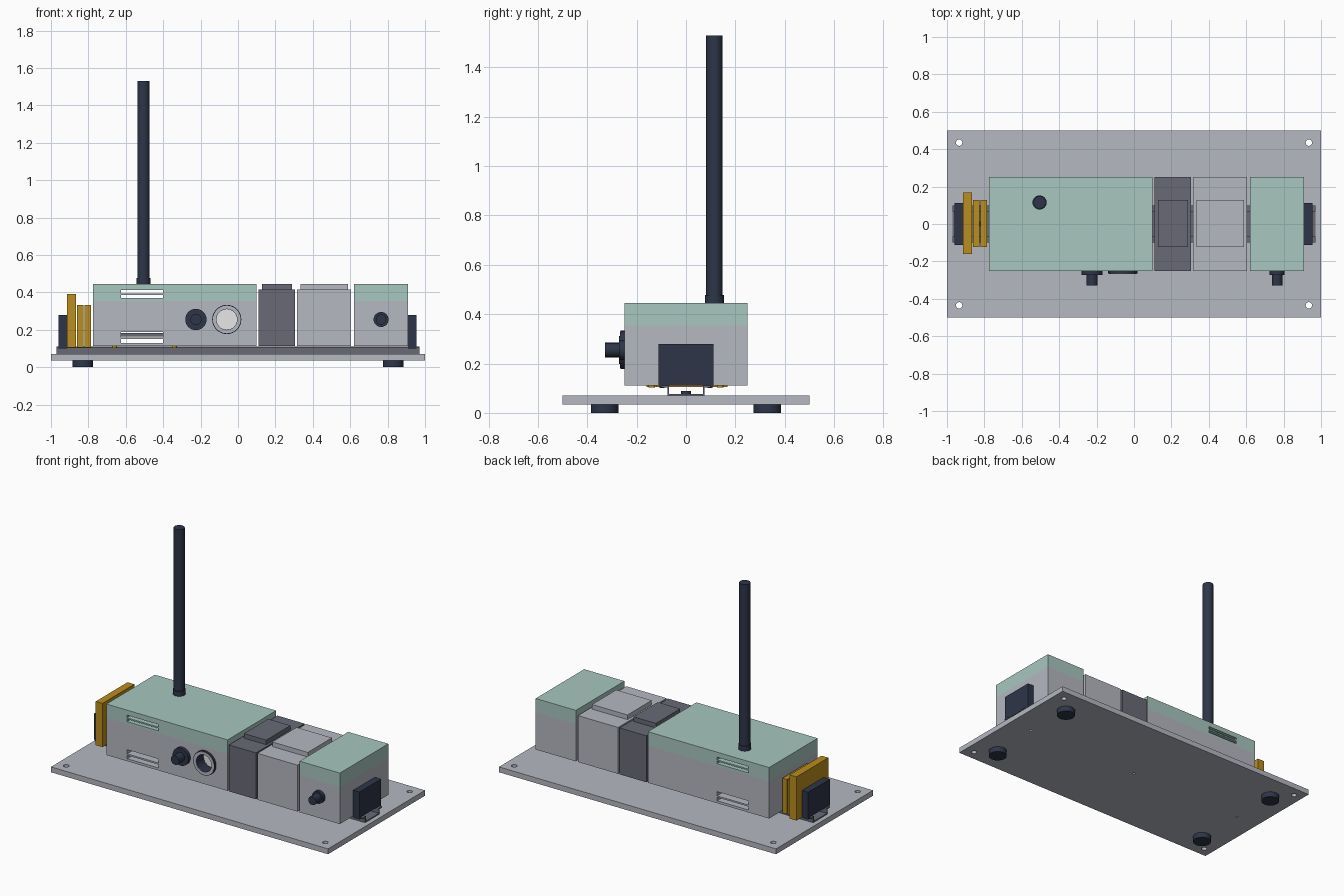
import bpy, bmesh, math
from mathutils import Matrix, Vector

default = bpy.data.objects.get("Cube")
if default:
    bpy.data.objects.remove(default, do_unlink=True)


def material(name, r, g, b):
    linear = [((c / 255 + 0.055) / 1.055) ** 2.4 for c in (r, g, b)] + [1]
    m = bpy.data.materials.new(name)
    m.use_nodes = True
    m.diffuse_color = linear
    m.node_tree.nodes["Principled BSDF"].inputs["Base Color"].default_value = linear
    return m


LIGHT = material("light grey", 181, 184, 192)
MINT = material("mint", 168, 199, 191)
DARK = material("dark grey", 104, 106, 118)
NAVY = material("navy black", 45, 53, 72)
GOLD = material("ochre", 186, 141, 30)
WHITE = material("white", 250, 250, 250)


def finish(name, bm, *mats):
    bmesh.ops.recalc_face_normals(bm, faces=bm.faces)
    mesh = bpy.data.meshes.new(name)
    bm.to_mesh(mesh)
    bm.free()
    obj = bpy.data.objects.new(name, mesh)
    bpy.context.collection.objects.link(obj)
    for m in mats:
        mesh.materials.append(m)
    return obj


def box(name, x, y, z, mat):
    """Box from (low, high) pairs."""
    bm = bmesh.new()
    size = [b - a for a, b in (x, y, z)]
    mid = Vector([(a + b) / 2 for a, b in (x, y, z)])
    bmesh.ops.create_cube(bm, size=1, matrix=Matrix.Translation(mid) @ Matrix.Diagonal((*size, 1)))
    return finish(name, bm, mat)


def lathe(name, profile, place, mat, along_y=False, closed=False, sides=32):
    """Spin (radius, height) points about z, or about y with height towards -y."""
    bm = bmesh.new()
    pts = [bm.verts.new((r, 0, h)) for r, h in profile]
    for a, b in zip(pts, pts[1:] + pts[:1] if closed else pts[1:]):
        bm.edges.new((a, b))
    bmesh.ops.spin(bm, geom=bm.verts[:] + bm.edges[:], cent=(0, 0, 0), axis=(0, 0, 1),
                   angle=math.tau, steps=sides, use_duplicate=False)
    bmesh.ops.remove_doubles(bm, verts=bm.verts, dist=0.0001)
    turn = Matrix.Rotation(math.pi / 2, 4, 'X') if along_y else Matrix()
    bm.transform(Matrix.Translation(place) @ turn)
    obj = finish(name, bm, mat)
    bpy.ops.object.select_all(action='DESELECT')
    obj.select_set(True)
    bpy.context.view_layer.objects.active = obj
    bpy.ops.object.shade_smooth_by_angle(angle=math.radians(35))
    return obj


def rod(name, r, low, high, place, mat, along_y=False):
    return lathe(name, [(0, low), (r, low), (r, high), (0, high)], place, mat, along_y)


def cut(obj, cutters):
    for c in cutters:
        mod = obj.modifiers.new("cut", 'BOOLEAN')
        mod.operation, mod.solver, mod.object = 'DIFFERENCE', 'EXACT', c
    deps = bpy.context.evaluated_depsgraph_get()
    mesh = bpy.data.meshes.new_from_object(obj.evaluated_get(deps))
    obj.modifiers.clear()
    obj.data = mesh
    for c in cutters:
        bpy.data.objects.remove(c, do_unlink=True)


def mint_lid(obj, height):
    """Split the casing at a height and colour everything above it."""
    obj.data.materials.clear()
    obj.data.materials.append(LIGHT)
    obj.data.materials.append(MINT)
    bm = bmesh.new()
    bm.from_mesh(obj.data)
    bmesh.ops.bisect_plane(bm, geom=bm.verts[:] + bm.edges[:] + bm.faces[:],
                           plane_co=(0, 0, height), plane_no=(0, 0, 1))
    for f in bm.faces:
        f.material_index = int(f.calc_center_median().z > height)
    bm.to_mesh(obj.data)
    bm.free()


SIGNS = [(sx, sy) for sx in (-1, 1) for sy in (-1, 1)]
DEPTH = (-0.25, 0.25)

# Mounting plate with corner and rail screw holes, on round feet
plate = box("mounting_plate", (-1, 1), (-0.5, 0.5), (0.035, 0.07), LIGHT)
holes = [rod("hole", 0.017, 0, 0.2, (sx * 0.935, sy * 0.435, 0), LIGHT) for sx, sy in SIGNS]
holes += [rod("hole", 0.008, 0, 0.2, (x, 0, 0), LIGHT) for x in (-0.84, 0, 0.84)]
cut(plate, holes)
for sx, sy in SIGNS:
    rod("foot", 0.056, 0, 0.035, (sx * 0.83, sy * 0.33, 0), NAVY)

# Hat-section mounting rail, extruded along x
half = [(0, 0.07), (0.075, 0.07), (0.075, 0.103), (0.1, 0.103), (0.1, 0.111),
        (0.068, 0.111), (0.068, 0.077), (0, 0.077)]
outline = half[1:-1] + [(-y, z) for y, z in reversed(half[1:-1])]
bm = bmesh.new()
face = bm.faces.new([bm.verts.new((-0.97, y, z)) for y, z in outline])
ext = bmesh.ops.extrude_face_region(bm, geom=[face])
bmesh.ops.translate(bm, vec=(1.94, 0, 0), verts=[v for v in ext["geom"] if isinstance(v, bmesh.types.BMVert)])
finish("rail", bm, DARK)
for x in (-0.84, 0, 0.84):
    rod("rail_screw", 0.02, 0.077, 0.088, (x, 0, 0), NAVY)

# Main casing with through vents and a round port
main = box("main_casing", (-0.775, 0.1), DEPTH, (0.112, 0.445), LIGHT)
vents = [box("vent", (-0.625, -0.4), (-0.4, 0.4), z, LIGHT)
         for z in ((0.395, 0.412), (0.37, 0.386), (0.16, 0.187), (0.128, 0.15))]
port = (-0.06, 0, 0.255)
cut(main, vents + [rod("bore", 0.057, 0.18, 0.3, port, LIGHT, True)])
mint_lid(main, 0.355)
box("inner_board", (-0.63, -0.395), (-0.18, 0.18), (0.165, 0.182), DARK)
lathe("port_ring", [(0.055, 0.185), (0.055, 0.265), (0.078, 0.265), (0.078, 0.249), (0.057, 0.249), (0.057, 0.185)],
      port, NAVY, True, True)
lathe("port_face", [(0.056, 0.264), (0.056, 0.267), (0.074, 0.267), (0.074, 0.264)], port, LIGHT, True, True)
rod("port_lens", 0.055, 0.182, 0.19, port, WHITE, True)

# Antenna
rod("antenna_collar", 0.038, 0.44, 0.477, (-0.505, 0.115, 0), NAVY)
rod("antenna_mast", 0.033, 0.47, 1.53, (-0.505, 0.115, 0), NAVY)

# Front knobs
for x, flange, stem in ((-0.225, 0.057, 0.03), (0.765, 0.04, 0.028)):
    lathe("front_knob", [(0, 0.245), (flange, 0.245), (flange, 0.272), (stem, 0.272), (stem, 0.328), (0, 0.328)],
          (x, 0, 0.255), NAVY, True)

# End casing and the two lower modules with raised tops
end = box("end_casing", (0.62, 0.91), DEPTH, (0.112, 0.445), LIGHT)
mint_lid(end, 0.355)
for name, x0, x1, mat in (("dark_module", 0.11, 0.305, DARK), ("light_module", 0.315, 0.605, LIGHT)):
    box(name, (x0, x1), DEPTH, (0.112, 0.415), mat)
    box(name + "_top", (x0 + 0.018, x1 - 0.016), (-0.122, 0.128), (0.41, 0.445), mat)

# Ochre terminal blocks and standoffs
box("large_terminal", (-0.915, -0.866), (-0.16, 0.168), (0.105, 0.39), GOLD)
for x in (-0.86, -0.82):
    box("small_terminal", (x, x + 0.035), (-0.122, 0.128), (0.105, 0.332), GOLD)
for x in (-0.66, -0.34):
    for y in (-0.138, 0.138):
        rod("standoff", 0.013, 0.102, 0.114, (x, y, 0), GOLD)

# End clamps with small gripping feet
for x0, x1 in ((-0.96, -0.915), (0.91, 0.955)):
    box("end_clamp", (x0, x1), (-0.112, 0.112), (0.112, 0.28), NAVY)
    for y in (-0.098, 0.098):
        box("clamp_foot", (x0, x1), (y - 0.01, y + 0.01), (0.1, 0.114), NAVY)
